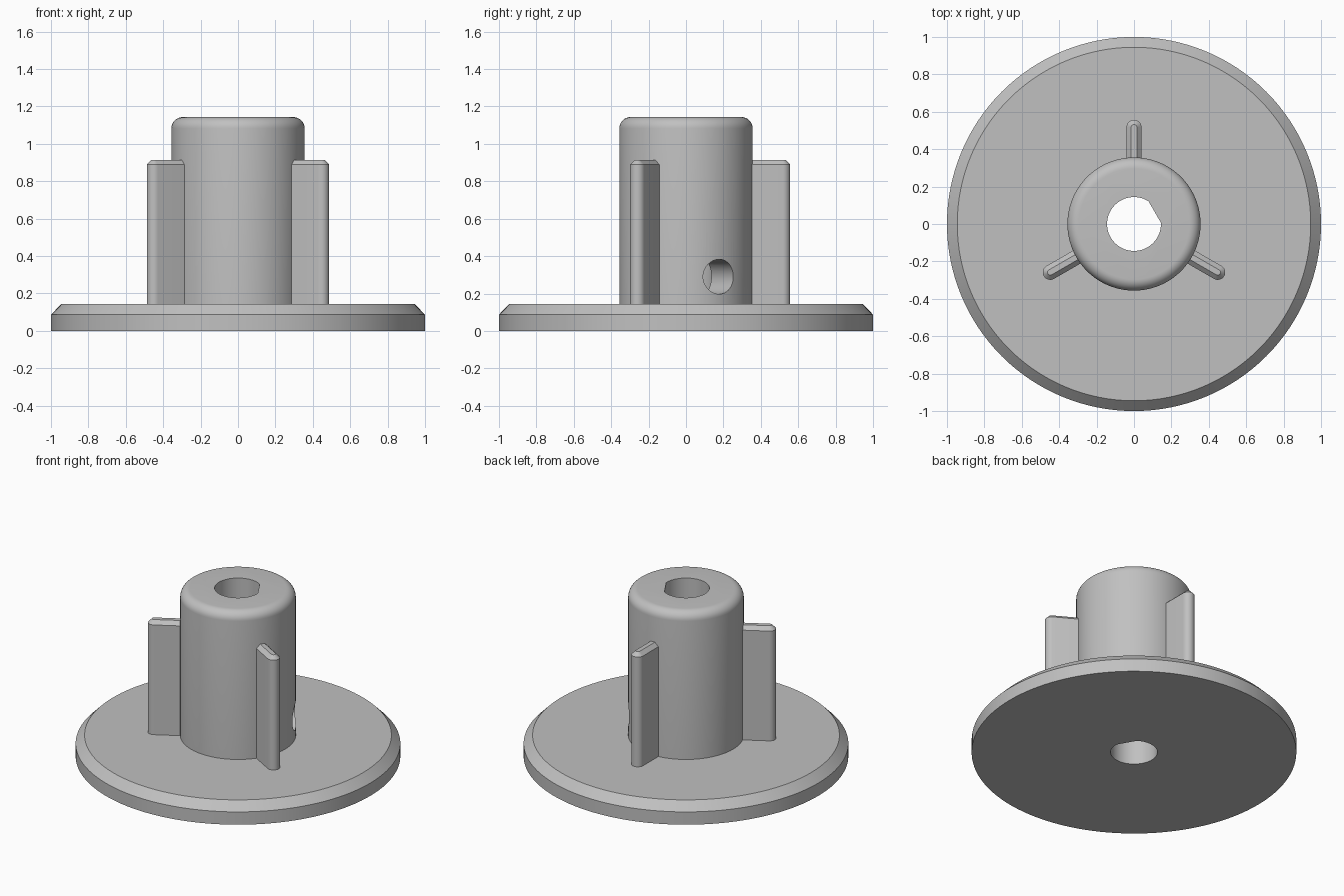
import bpy, bmesh, math
from math import sin, cos, pi, radians
from mathutils import Matrix

if "Cube" in bpy.data.objects:
    bpy.data.objects.remove(bpy.data.objects["Cube"])

grey = bpy.data.materials.new("grey_plastic")
grey.diffuse_color = (0.53, 0.53, 0.53, 1)
grey.use_nodes = True
grey.node_tree.nodes["Principled BSDF"].inputs["Base Color"].default_value = grey.diffuse_color


def make(name, bm):
    bmesh.ops.recalc_face_normals(bm, faces=bm.faces)
    mesh = bpy.data.meshes.new(name)
    bm.to_mesh(mesh)
    bm.free()
    obj = bpy.data.objects.new(name, mesh)
    bpy.context.collection.objects.link(obj)
    mesh.materials.append(grey)
    return obj


def activate(obj):
    bpy.ops.object.select_all(action='DESELECT')
    obj.select_set(True)
    bpy.context.view_layer.objects.active = obj


def lathe(name, profile, n=128):
    """Revolve (radius, z) points into a closed solid."""
    bm = bmesh.new()
    rings = [[bm.verts.new((r * cos(2 * pi * i / n), r * sin(2 * pi * i / n), z))
              for i in range(n)] for r, z in profile]
    for a, b in zip(rings, rings[1:]):
        for i in range(n):
            j = (i + 1) % n
            bm.faces.new((a[i], a[j], b[j], b[i]))
    bm.faces.new(rings[0])
    bm.faces.new(rings[-1])
    return make(name, bm)


def prism(name, levels):
    """Loft matching outlines given as (points, z) from bottom to top."""
    bm = bmesh.new()
    rings = [[bm.verts.new((x, y, z)) for x, y in pts] for pts, z in levels]
    for a, b in zip(rings, rings[1:]):
        for i in range(len(a)):
            j = (i + 1) % len(a)
            bm.faces.new((a[i], a[j], b[j], b[i]))
    bm.faces.new(rings[0])
    bm.faces.new(rings[-1])
    return make(name, bm)


# Flange disc with chamfered rim and hub with rounded top edge
HUB_R, HUB_TOP, FILLET = 0.356, 1.143, 0.06
profile = [(1, 0), (1, 0.087), (0.945, 0.143), (HUB_R, 0.143)]
profile += [(HUB_R - FILLET + FILLET * cos(a), HUB_TOP - FILLET + FILLET * sin(a))
            for a in [i * pi / 16 for i in range(9)]]
body = lathe("flanged_hub", profile)

# D-shaped shaft bore, its flat facing the set screw
SCREW = radians(30)
BORE_R, FLAT = 0.144, 0.128
half = math.acos(FLAT / BORE_R)
steps = 64
outline = []
for i in range(steps + 1):
    a = SCREW + half + (2 * pi - 2 * half) * i / steps
    outline.append((BORE_R * cos(a), BORE_R * sin(a)))
bore = prism("bore_cutter", [(outline, -0.2), (outline, 1.5)])

# Radial set screw hole, through one wall only
bm = bmesh.new()
bmesh.ops.create_cone(bm, cap_ends=True, segments=48, radius1=0.093, radius2=0.093, depth=0.5,
                      matrix=Matrix.Rotation(SCREW, 4, 'Z')
                      @ Matrix.Translation((0.3, 0, 0.29))
                      @ Matrix.Rotation(pi / 2, 4, 'Y'))
screw = make("screw_cutter", bm)

for cutter in (bore, screw):
    mod = body.modifiers.new("cut", 'BOOLEAN')
    mod.operation = 'DIFFERENCE'
    mod.solver = 'EXACT'
    mod.object = cutter
    activate(body)
    bpy.ops.object.modifier_apply(modifier=mod.name)
    bpy.data.objects.remove(cutter)
activate(body)
bpy.ops.object.shade_smooth_by_angle(angle=radians(30))


# Three radial fins with rounded outer ends and chamfered tops
def fin_outline(r, inner=0.35, centre=0.517):
    arc = [(centre + r * cos(a), r * sin(a))
           for a in [-pi / 2 + pi * i / 16 for i in range(17)]]
    return [(inner, -r)] + arc + [(inner, r)]


W, CH = 0.04, 0.025
for k, angle in enumerate((90, 210, 330)):
    fin = prism(f"fin_{k + 1}", [(fin_outline(W), 0.143), (fin_outline(W), 0.914 - CH),
                                 (fin_outline(W - CH), 0.914)])
    fin.rotation_euler.z = radians(angle)
    activate(fin)
    bpy.ops.object.shade_smooth_by_angle(angle=radians(30))
